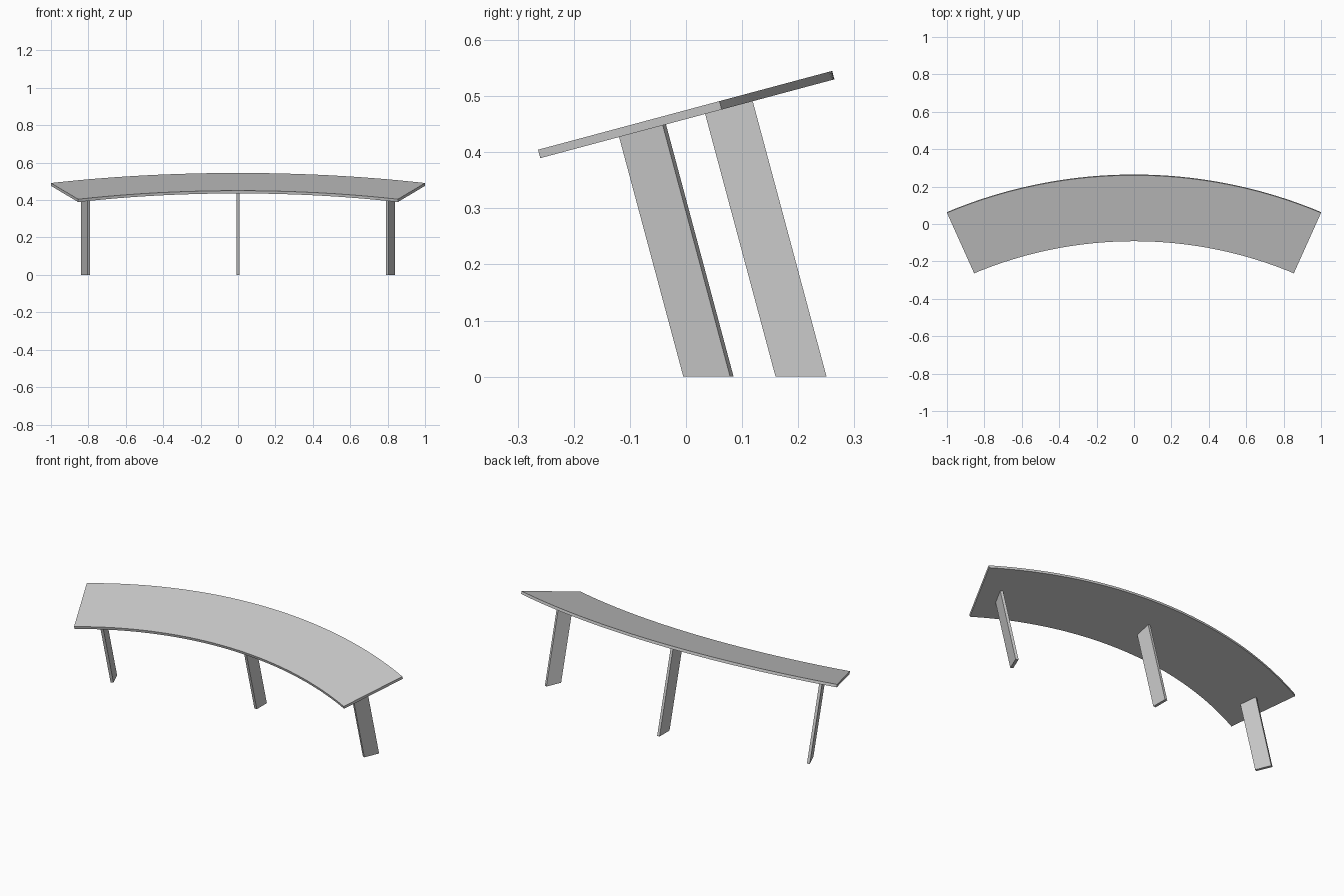
import bpy, bmesh
from math import sin, cos, tan, radians
from mathutils import Matrix, Vector

cube = bpy.data.objects.get("Cube")
if cube:
    bpy.data.objects.remove(cube)

TILT = radians(15)       # forward slope of the seat
SWEEP = radians(23.5)    # half angle of the curved seat
R_OUT, R_IN = 2.508, 2.143
THICK = 0.0155
TOP_Z = 0.475            # height of the seat top at y = 0
SLOPE = tan(TILT)

grey = bpy.data.materials.new("light grey")
grey.use_nodes = True
grey.diffuse_color = (0.6, 0.6, 0.6, 1)
grey.node_tree.nodes["Principled BSDF"].inputs["Base Color"].default_value = (0.6, 0.6, 0.6, 1)


def finish(name, bm, smooth=False):
    bmesh.ops.recalc_face_normals(bm, faces=bm.faces)
    mesh = bpy.data.meshes.new(name)
    bm.to_mesh(mesh)
    bm.free()
    mesh.materials.append(grey)
    obj = bpy.data.objects.new(name, mesh)
    bpy.context.collection.objects.link(obj)
    if smooth:
        bpy.ops.object.select_all(action='DESELECT')
        obj.select_set(True)
        bpy.context.view_layer.objects.active = obj
        bpy.ops.object.shade_smooth_by_angle(angle=radians(30))
    return obj


# Seat: a ring sector with thickness, tilted forward
def build_seat(steps=48):
    bm = bmesh.new()
    rows = []
    for i in range(steps + 1):
        a = SWEEP * (2 * i / steps - 1)
        rows.append([bm.verts.new((r * sin(a), r * cos(a) - R_OUT, z))
                     for r, z in ((R_IN, 0), (R_OUT, 0), (R_OUT, -THICK), (R_IN, -THICK))])
    for a, b in zip(rows, rows[1:]):
        for k in range(4):
            n = (k + 1) % 4
            bm.faces.new((a[k], a[n], b[n], b[k]))
    bm.faces.new(rows[0])
    bm.faces.new(rows[-1])
    y_back = 0.2605
    place = Matrix.Translation((0, y_back, TOP_Z + SLOPE * y_back)) @ Matrix.Rotation(TILT, 4, 'X')
    bm.transform(place)
    finish("seat", bm, smooth=True)


# Leg: a flat board square to the seat, cut level at the floor and flush under the seat
def build_leg(name, x, y, turn, width=0.0878, thick=0.015):
    under = TOP_Z - THICK / cos(TILT)
    spin = Matrix.Rotation(turn, 2)
    bm = bmesh.new()
    foot, head = [], []
    for sx, sy in ((-1, -1), (1, -1), (1, 1), (-1, 1)):
        p = spin @ Vector((sx * thick / 2, sy * width / 2))
        px, py = x + p.x, y + p.y / cos(TILT)
        z = (under + SLOPE * py) / (1 + SLOPE ** 2)
        foot.append(bm.verts.new((px, py, 0)))
        head.append(bm.verts.new((px, py - SLOPE * z, z)))
    bm.faces.new(foot)
    bm.faces.new(head)
    for k in range(4):
        n = (k + 1) % 4
        bm.faces.new((foot[k], foot[n], head[n], head[k]))
    finish(name, bm)


build_seat()
build_leg("centre_leg", 0, 0.205, 0)
for side, s in (("left", 1), ("right", -1)):
    build_leg(side + "_leg", s * 0.815, 0.04, -s * SWEEP)
